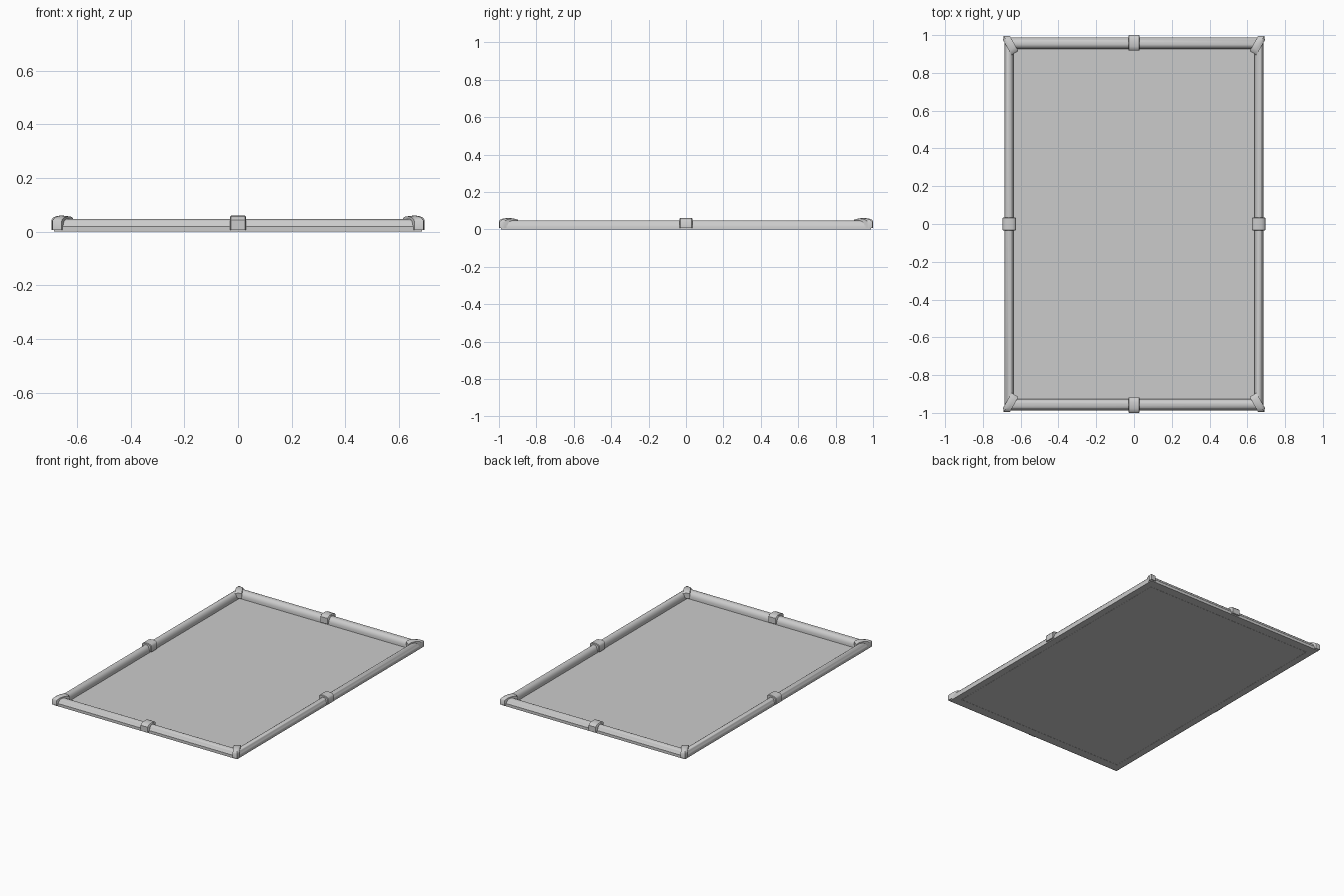
import bpy, bmesh
from mathutils import Vector

if "Cube" in bpy.data.objects:
    bpy.data.objects.remove(bpy.data.objects["Cube"])


def make(name, bm, angle=0.7):
    bmesh.ops.recalc_face_normals(bm, faces=bm.faces)
    me = bpy.data.meshes.new(name)
    bm.to_mesh(me)
    bm.free()
    ob = bpy.data.objects.new(name, me)
    bpy.context.collection.objects.link(ob)
    bpy.ops.object.select_all(action='DESELECT')
    ob.select_set(True)
    bpy.context.view_layer.objects.active = ob
    bpy.ops.object.shade_smooth_by_angle(angle=angle)
    return ob


def skin(bm, rows, close=False):
    """Bridge consecutive rows of points with quads."""
    vs = [[bm.verts.new(p) for p in r] for r in rows]
    pairs = list(zip(vs, vs[1:])) + ([(vs[-1], vs[0])] if close else [])
    for a, b in pairs:
        for i in range(len(a) - 1):
            bm.faces.new((a[i], a[i + 1], b[i + 1], b[i]))
    return vs


# Inner and outer edges of the rails
XI, XO, YI, YO = 0.638, 0.685, 0.926, 0.988

# Backing panel
bm = bmesh.new()
bm.faces.new([bm.verts.new((sx * XO, sy * YO, 0.001))
              for sx, sy in ((-1, -1), (1, -1), (1, 1), (-1, 1))])
make("panel", bm)

# Mitred rails: moulding section as (fraction across, height)
section = [(0, 0), (0, 0.018), (0.07, 0.031), (0.2, 0.041), (0.38, 0.047),
           (0.55, 0.048), (0.72, 0.045), (0.86, 0.037), (0.95, 0.022),
           (1, 0.019), (1, 0)]
bm = bmesh.new()
skin(bm, [[(sx * (XI + t * (XO - XI)), sy * (YI + t * (YO - YI)), z)
           for t, z in section]
          for sx, sy in ((-1, -1), (1, -1), (1, 1), (-1, 1))], close=True)
make("frame_rails", bm)

# Middle clasps wrapped over each rail
clasp = [(0, 0.007), (0, 0.046), (0.1, 0.055), (0.28, 0.059), (0.5, 0.06),
         (0.72, 0.058), (0.9, 0.053), (1, 0.044), (1, 0.007)]


def add_clasp(name, axis, sign, inner, outer, half):
    bm = bmesh.new()
    rows = []
    for s, inset in ((-1, 0.003), (-0.9, 0), (0.9, 0), (1, 0.003)):
        row = []
        for t, z in clasp:
            d = inner + inset + t * (outer - inner - 2 * inset)
            zz = z - inset if z > 0.01 else z
            p = (sign * d, s * half, zz) if axis == 'x' else (s * half, sign * d, zz)
            row.append(p)
        rows.append(row)
    vs = skin(bm, rows)
    bm.faces.new(vs[0])
    bm.faces.new(vs[-1])
    for i in range(3):
        bm.faces.new((vs[i][0], vs[i + 1][0], vs[i + 1][-1], vs[i][-1]))
    make(name, bm)


for sign, side in ((-1, "left"), (1, "right")):
    add_clasp("clasp_" + side, 'x', sign, 0.625, 0.695, 0.034)
for sign, side in ((-1, "front"), (1, "back")):
    add_clasp("clasp_" + side, 'y', sign, 0.918, 1.0, 0.029)

# Corner caps: a diagonal band bent over each mitre
inner, outer = Vector((0.630, 0.905)), Vector((0.675, 0.984))
across = Vector((0.84, -0.54))
band = [(0, 0.012), (0, 0.046), (0.08, 0.054), (0.25, 0.058), (0.5, 0.059),
        (0.75, 0.055), (0.92, 0.048), (1, 0.040), (1, 0.006)]
for sx, xn in ((-1, "left"), (1, "right")):
    for sy, yn in ((-1, "front"), (1, "back")):
        bm = bmesh.new()
        rows = []
        for c in (-1, -0.5, 0, 0.5, 1):
            k = 1 - abs(c)
            row = []
            for t, z in band:
                q = inner.lerp(outer, t) + across * c * 0.021
                q += Vector((0.016, 0.012)) * k * t
                zz = z + (0.003 * k - 0.002 if 0.02 < z else 0)
                row.append((sx * q.x, sy * q.y, zz))
            rows.append(row)
        vs = skin(bm, rows)
        bm.faces.new(vs[0])
        bm.faces.new(vs[-1])
        for a, b in zip(vs, vs[1:]):
            bm.faces.new((a[0], b[0], b[-1], a[-1]))
        make(f"corner_{yn}_{xn}", bm)
